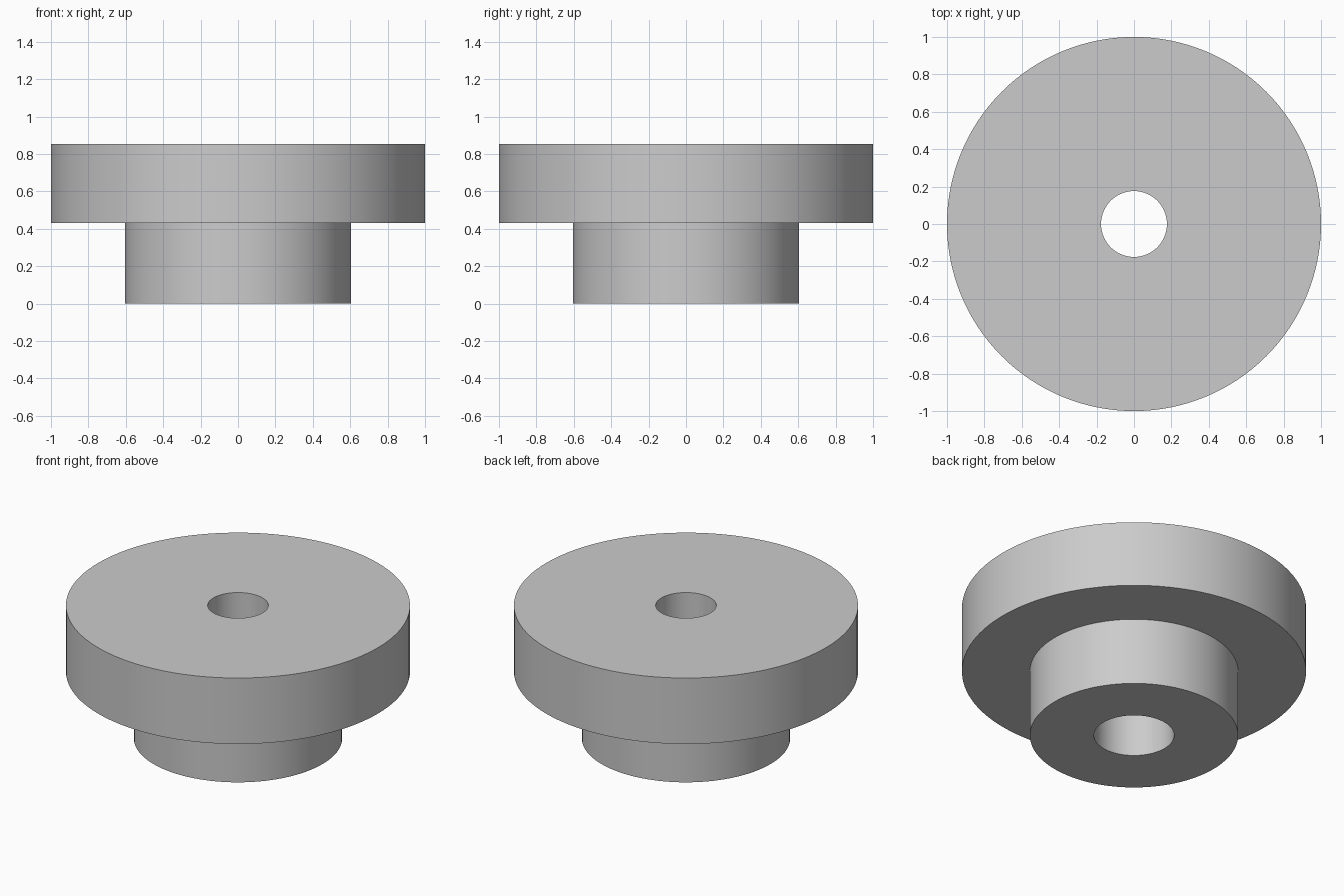
import bpy, bmesh, math

cube = bpy.data.objects.get("Cube")
if cube:
    bpy.data.objects.remove(cube, do_unlink=True)

# Single grey material
grey = bpy.data.materials.new("light_grey")
grey.use_nodes = True
grey.diffuse_color = (0.6, 0.6, 0.6, 1)
grey.node_tree.nodes["Principled BSDF"].inputs["Base Color"].default_value = (0.6, 0.6, 0.6, 1)


def lathe(name, profile, segments=128):
    """Revolve a closed (radius, height) profile around the z axis."""
    bm = bmesh.new()
    rings = []
    for i in range(segments):
        a = 2 * math.pi * i / segments
        rings.append([bm.verts.new((r * math.cos(a), r * math.sin(a), z)) for r, z in profile])
    n = len(profile)
    for i in range(segments):
        here, there = rings[i], rings[(i + 1) % segments]
        for j in range(n):
            k = (j + 1) % n
            bm.faces.new((here[j], there[j], there[k], here[k]))
    bmesh.ops.recalc_face_normals(bm, faces=bm.faces)
    mesh = bpy.data.meshes.new(name)
    bm.to_mesh(mesh)
    bm.free()
    mesh.materials.append(grey)
    obj = bpy.data.objects.new(name, mesh)
    bpy.context.collection.objects.link(obj)
    bpy.ops.object.select_all(action='DESELECT')
    obj.select_set(True)
    bpy.context.view_layer.objects.active = obj
    bpy.ops.object.shade_smooth_by_angle(angle=math.radians(30))
    return obj


# Wide flange on a narrower hub, with a bore that widens inside the hub
lathe("flanged_bushing", [
    (0.233, 0.0), (0.605, 0.0),      # hub underside
    (0.605, 0.43), (1.0, 0.43),      # shoulder under the flange
    (1.0, 0.853), (0.176, 0.853),    # flange rim and top
    (0.176, 0.43), (0.233, 0.43),    # narrow bore and step
])
